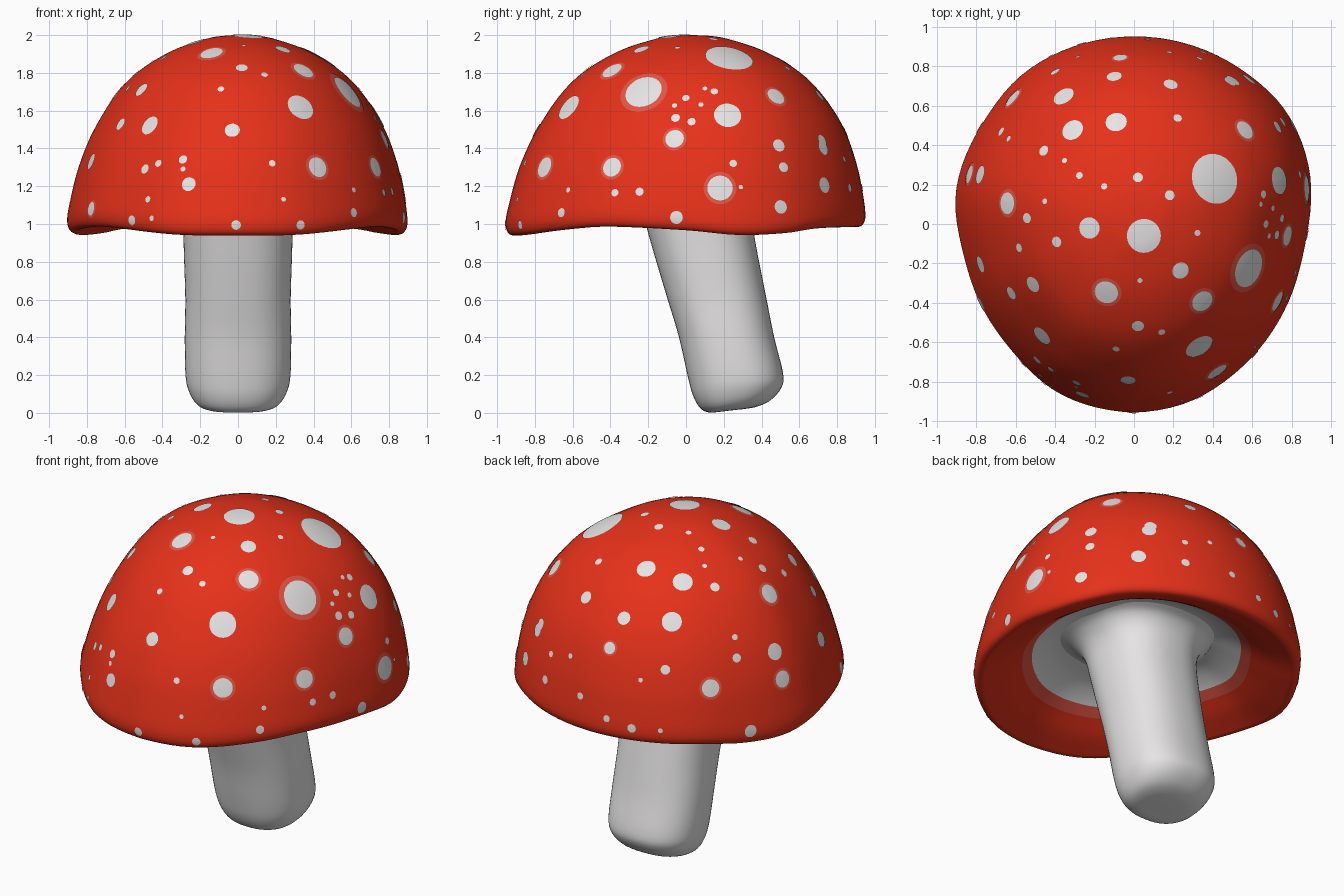
import bpy, bmesh, math
from mathutils import Vector
from mathutils.bvhtree import BVHTree

if "Cube" in bpy.data.objects:
    bpy.data.objects.remove(bpy.data.objects["Cube"])


def material(name, rgb):
    m = bpy.data.materials.new(name)
    m.diffuse_color = (*rgb, 1)
    m.use_nodes = True
    m.node_tree.nodes["Principled BSDF"].inputs["Base Color"].default_value = m.diffuse_color
    return m


RED = material("cap red", (0.79, 0.031, 0.01))
WHITE = material("off white", (0.79, 0.775, 0.775))
PINK = material("halo pink", (0.76, 0.09, 0.06))


def spline(points, n):
    """Catmull-Rom through the points, n steps per span."""
    pts = [Vector(p) for p in points]
    pts = [2 * pts[0] - pts[1]] + pts + [2 * pts[-1] - pts[-2]]
    out = []
    for i in range(1, len(pts) - 2):
        a, b, c, d = pts[i - 1:i + 3]
        for k in range(n):
            t = k / n
            out.append(0.5 * (2 * b + (c - a) * t + (2 * a - 5 * b + 4 * c - d) * t * t
                              + (3 * b - a - 3 * c + d) * t ** 3))
    return out + [pts[-2]]


def sample(curve, x):
    """Height of a dense curve at x."""
    for a, b in zip(curve, curve[1:]):
        if a.x <= x <= b.x:
            return a.y + (b.y - a.y) * (x - a.x) / (b.x - a.x)
    return curve[-1].y


def add_object(name, bm, mats):
    me = bpy.data.meshes.new(name)
    for f in bm.faces:
        f.smooth = True
    bm.to_mesh(me)
    for m in mats:
        me.materials.append(m)
    ob = bpy.data.objects.new(name, me)
    bpy.context.collection.objects.link(ob)
    return ob


def loft(bm, rings):
    """Bridge rings of points; the first ring is closed with a fan point."""
    vs = [[bm.verts.new(p) for p in r] for r in rings]
    n = len(vs[0])
    c = bm.verts.new(sum((Vector(p) for p in rings[0]), Vector()) / n)
    for i in range(n):
        bm.faces.new((c, vs[0][i], vs[0][(i + 1) % n]))
    return [[bm.faces.new((a[i], b[i], b[(i + 1) % n], a[(i + 1) % n])) for i in range(n)]
            for a, b in zip(vs, vs[1:])]


# Cap: egg-shaped outline (degrees, radius) and wavy rim (degrees, lift), swept by a dome profile
SEG = 96
outline = spline([(-90, .955), (-73, .943), (-53, .908), (-29, .878), (-6.6, .873), (17.5, .93),
                  (37, .958), (55, .953), (90, .95), (124, .947), (145, .922), (169, .917),
                  (188, .88), (202, .875), (225, .89), (246.5, .938), (270, .955)], 12)
rim_wave = spline([(-90, -.025), (-70, -.021), (-45, .01), (-28, .022), (0, .003), (18, -.022),
                   (35, -.012), (52, .015), (90, .02), (128, .015), (145, -.012), (162, -.022),
                   (180, .003), (208, .022), (225, .01), (250, -.021), (270, -.025)], 12)
profile = spline([(.01, 2.0), (.1, 1.996), (.2, 1.98), (.4, 1.917), (.6, 1.805), (.74, 1.67),
                  (.86, 1.49), (.94, 1.3), (.985, 1.125), (1.0, 1.03), (.988, .98),
                  (.955, .964), (.91, .977), (.8, 1.02), (.7, 1.075), (.6, 1.135), (.5, 1.175),
                  (.38, 1.195)], 5)
top_count = 50   # profile steps on the outside of the cap
rings = []
for f, z in profile:
    ring = []
    for i in range(SEG):
        deg = -90 + 360 * i / SEG
        t = math.radians(deg)
        wave = sample(rim_wave, deg) * max(0, min(1, (1.3 - z) / .3))
        shift = max(0, min(1, (z - 1.05) / .5))
        r = sample(outline, deg) * f
        ring.append((r * math.cos(t) + .012 * shift, r * math.sin(t) + .03 * shift, z + wave))
    rings.append(ring)
bm = bmesh.new()
strips = loft(bm, rings)
for k, strip in enumerate(strips):
    f = (profile[k].x + profile[k + 1].x) / 2
    idx = 0 if k < top_count or f > .69 else (2 if f > .63 else 1)
    for face in strip:
        face.material_index = idx
bmesh.ops.recalc_face_normals(bm, faces=bm.faces)
bm.faces.ensure_lookup_table()
if bm.faces[0].normal.z < 0:
    bmesh.ops.reverse_faces(bm, faces=bm.faces)
tree = BVHTree.FromBMesh(bm)
add_object("cap", bm, [RED, WHITE, PINK])
bm.free()

# Stem: leaning rounded-square loft (z, centre y, half x, half y, tilt), flared into the cap
stem_rows = [(.014, .25, .06, .05, .11), (.018, .255, .15, .125, .13), (.045, .265, .215, .185, .13),
             (.11, .272, .258, .233, .1), (.2, .262, .278, .252, .04), (.4, .215, .282, .252, 0),
             (.6, .165, .279, .262, 0), (.8, .115, .285, .272, 0), (.95, .08, .29, .28, 0),
             (1.04, .065, .297, .29, 0), (1.11, .055, .32, .31, 0), (1.165, .045, .365, .355, 0),
             (1.193, .04, .43, .42, 0)]
rings = []
for z, cy, rx, ry, tilt in spline(stem_rows, 4):
    ring = []
    for i in range(64):
        c, s = math.cos(math.tau * i / 64), math.sin(math.tau * i / 64)
        x = rx * math.copysign(abs(c) ** .85, c)
        y = ry * math.copysign(abs(s) ** .85, s)
        ring.append((x, cy + y, max(0, z + tilt * y)))
    rings.append(ring)
bm = bmesh.new()
loft(bm, rings)
bmesh.ops.recalc_face_normals(bm, faces=bm.faces)
bm.faces.ensure_lookup_table()
if bm.faces[0].normal.z > 0:
    bmesh.ops.reverse_faces(bm, faces=bm.faces)
add_object("stem", bm, [WHITE])
bm.free()

# Spots: (across, up, radius) as seen from each side; a negative radius adds a pink halo
top_spots = [(.41, .23, .128), (.05, -.06, .086), (-.225, -.02, .054), (-.14, -.345, -.06),
             (.345, -.39, -.056), (.33, -.62, .075), (.235, -.235, .043), (-.09, .515, .054),
             (-.31, .475, .056), (-.355, .645, .056), (-.1, .745, .038), (-.07, .84, -.034),
             (.185, .705, .036), (.5, .725, .04), (.56, .475, -.05), (-.64, .105, -.055),
             (-.455, .37, .027), (-.35, .32, .014), (-.275, .245, .018), (-.15, .19, .016),
             (.02, .235, .025), (.18, .145, .025), (.22, .535, .022), (.32, -.045, .016),
             (.03, -.285, .013), (-.54, .03, .026), (-.39, -.09, .027), (-.58, -.12, .022),
             (-.45, .115, .014), (-.51, -.305, .042), (-.62, -.35, .036), (.02, -.515, .031),
             (.14, -.545, .018), (-.09, -.63, .018)]
front_spots = [(-.465, 1.52, .054), (-.03, 1.495, .04), (.42, 1.3, -.055), (-.26, 1.21, .038),
               (-.29, 1.34, .024), (-.29, 1.29, .014), (.725, 1.3, -.052), (-.42, 1.32, .02),
               (-.49, 1.29, .026), (-.775, 1.33, .045), (-.775, 1.08, -.036), (-.56, 1.02, .026),
               (-.455, 1.03, .014), (-.475, 1.13, .017), (.18, 1.32, .018), (.24, 1.13, .013),
               (-.01, .995, .025), (.33, .995, .024), (.61, 1.06, .024), (.61, 1.18, .014)]
right_spots = [(-.225, 1.7, -.1), (.22, 1.575, .072), (-.06, 1.45, -.05), (.18, 1.19, -.067),
               (-.375, 1.165, .02), (-.245, 1.17, .022), (-.05, 1.035, .034), (.5, 1.09, .036),
               (.49, 1.415, .034), (.73, 1.205, .042), (.515, 1.3, .027),
               (.72, 1.44, .034), (.865, 1.19, .024), (.29, 1.195, .012), (.25, 1.32, .02),
               (-.055, 1.56, .024), (.03, 1.54, .022), (.15, 1.7, .02), (-.06, 1.625, .014),
               (.08, 1.63, .014), (0, 1.665, .02), (.1, 1.715, .013)]
back_left_spots = [(.497, 1.12, .048), (.54, .965, -.048), (.14, .93, -.05), (.363, .68, .036),
                   (-.3, .7, .025), (-.44, .75, .02), (-.14, .69, .014), (-.587, .87, .02),
                   (-.75, 1.09, .018), (-.112, 1.035, .027), (.285, 1.095, .025),
                   (.274, 1.21, .017), (-.642, 1.09, .015), (-.25, .975, .013)]
el = math.radians(20)
ce, se = math.cos(el), math.sin(el)
views = [  # spots, right axis, up axis, looking direction
    (top_spots, (1, 0, 0), (0, 1, 0), (0, 0, -1)),
    (front_spots, (1, 0, 0), (0, 0, 1), (0, 1, 0)),
    (right_spots, (0, 1, 0), (0, 0, 1), (-1, 0, 0)),
    (back_left_spots, (-.82, -.57, 0), (.57 * se, -.82 * se, ce), (.57 * ce, -.82 * ce, -se))]


def disc(bm, centre, normal, radius, lift):
    """Round patch laid onto the cap surface."""
    u = normal.orthogonal().normalized()
    v = normal.cross(u)
    n = 24

    def drop(p):
        hit, nor, _, _ = tree.ray_cast(p + normal * .15, -normal, .4)
        return hit + nor * lift if hit else p + normal * lift

    vs = []
    for k in range(1, 5):
        r = radius * k / 4
        vs.append([bm.verts.new(drop(centre + u * (r * math.cos(math.tau * i / n))
                                     + v * (r * math.sin(math.tau * i / n)))) for i in range(n)])
    mid = bm.verts.new(drop(centre))
    for i in range(n):
        j = (i + 1) % n
        bm.faces.new((mid, vs[0][i], vs[0][j]))
        for a, b in zip(vs, vs[1:]):
            bm.faces.new((a[i], b[i], b[j], a[j]))


spots, halos = bmesh.new(), bmesh.new()
for table, right, up, look in views:
    right, up, look = Vector(right), Vector(up), Vector(look)
    for a, b, r in table:
        hit, nor, _, _ = tree.ray_cast(right * a + up * b - look * 5, look)
        if hit is None:
            continue
        disc(spots, hit, nor, abs(r), .004)
        if r < 0:
            disc(halos, hit, nor, abs(r) * 1.3, .002)
add_object("cap_spots", spots, [WHITE])
add_object("spot_halos", halos, [PINK])
